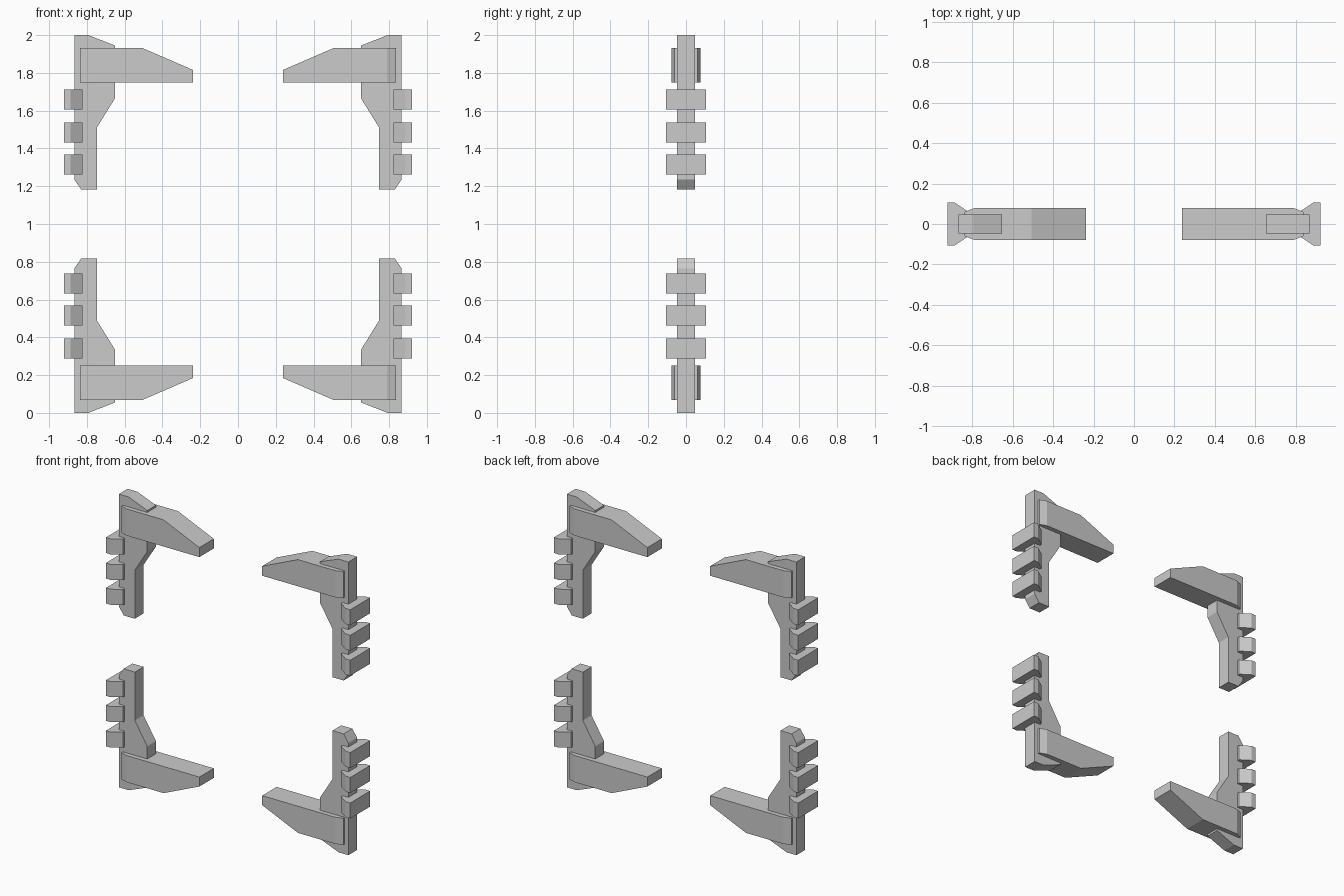
import bpy, bmesh, math

if "Cube" in bpy.data.objects:
    bpy.data.objects.remove(bpy.data.objects["Cube"])


def finish(name, bm):
    bmesh.ops.recalc_face_normals(bm, faces=bm.faces)
    bmesh.ops.dissolve_limit(bm, angle_limit=math.radians(0.5),
                             verts=bm.verts, edges=bm.edges)
    me = bpy.data.meshes.new(name)
    bm.to_mesh(me)
    bm.free()
    bpy.context.collection.objects.link(bpy.data.objects.new(name, me))


def place(p, sx, sz):
    # mirror a point of the upper left corner into another corner
    return (p[0] * sx, p[1], 1 + (p[2] - 1) * sz)


def prism(name, profile, half_y, sx, sz):
    bm = bmesh.new()
    front, back = [[bm.verts.new(place((x, y, z), sx, sz)) for x, z in profile]
                   for y in (-half_y, half_y)]
    bm.faces.new(front)
    bm.faces.new(back)
    n = len(profile)
    for i in range(n):
        j = (i + 1) % n
        bm.faces.new((front[i], front[j], back[j], back[i]))
    finish(name, bm)


def loft(name, sections, sx, sz):
    # rectangular sections along x: (x, z bottom, z top, half width in y)
    bm = bmesh.new()
    rings = [[bm.verts.new(place(p, sx, sz)) for p in
              ((x, -w, b), (x, w, b), (x, w, t), (x, -w, t))]
             for x, b, t, w in sections]
    for r, s in zip(rings, rings[1:]):
        for i in range(4):
            j = (i + 1) % 4
            bm.faces.new((r[i], r[j], s[j], s[i]))
    bm.faces.new(rings[0])
    bm.faces.new(rings[-1])
    finish(name, bm)


POST = [(-0.866, 2.0), (-0.792, 2.0), (-0.652, 1.945), (-0.652, 1.664),
        (-0.746, 1.512), (-0.746, 1.182), (-0.83, 1.182), (-0.866, 1.235)]
ARM = [(-0.837, 1.75, 1.932, 0.06), (-0.79, 1.75, 1.932, 0.078),
       (-0.507, 1.75, 1.932, 0.078), (-0.237, 1.75, 1.815, 0.078)]

for side, sx in (("left", 1), ("right", -1)):
    for level, sz in (("upper", 1), ("lower", -1)):
        tag = f"{level}_{side}"
        # upright post and inward tapering arm
        prism(f"post_{tag}", POST, 0.047, sx, sz)
        loft(f"arm_{tag}", ARM, sx, sz)
        # flared ribs on the outer edge
        for k, zc in enumerate((1.659, 1.485, 1.315)):
            b, t = zc - 0.053, zc + 0.053
            loft(f"rib_{tag}_{k + 1}",
                 [(-0.922, b, t, 0.107), (-0.888, b, t, 0.107),
                  (-0.822, b, t, 0.063)], sx, sz)
